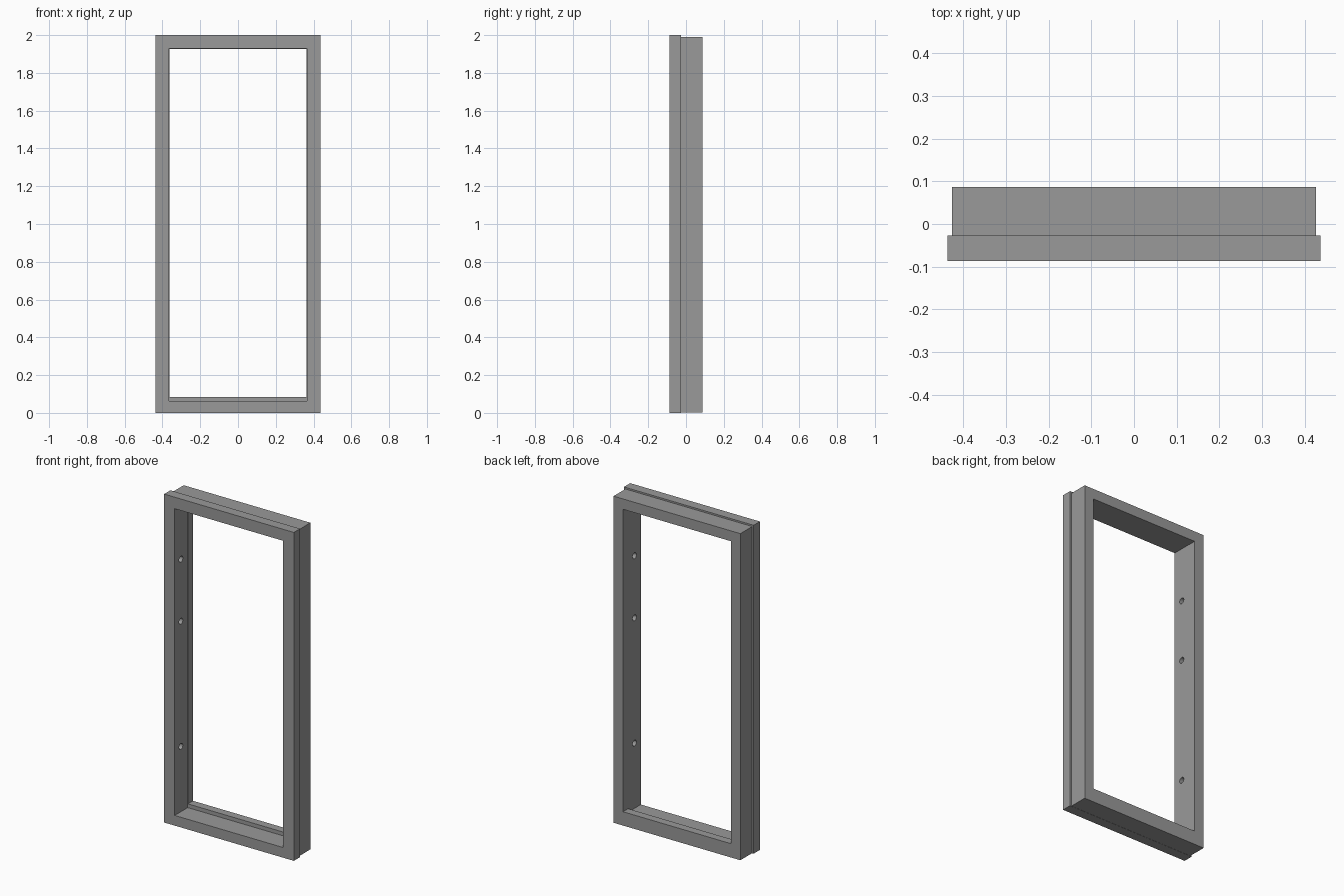
import bpy, bmesh, math
from mathutils import Matrix

if "Cube" in bpy.data.objects:
    bpy.data.objects.remove(bpy.data.objects["Cube"])


def new_object(name, bm):
    bmesh.ops.recalc_face_normals(bm, faces=bm.faces)
    mesh = bpy.data.meshes.new(name)
    bm.to_mesh(mesh)
    bm.free()
    obj = bpy.data.objects.new(name, mesh)
    bpy.context.collection.objects.link(obj)
    return obj


# Door frame: rectangular loops (half width, bottom, top, y) bridged around the section
FLANGE = (0.437, 0.0, 2.0)
BODY = (0.427, 0.001, 1.99)
REBATE = (0.3655, 0.062, 1.93)
STOP = (0.3635, 0.085, 1.927)
FRONT, FLANGE_BACK, STOP_FRONT, BACK = -0.087, -0.027, 0.038, 0.087
section = [
    (FLANGE, FRONT), (FLANGE, FLANGE_BACK),
    (BODY, FLANGE_BACK), (BODY, BACK),
    (STOP, BACK), (STOP, STOP_FRONT),
    (REBATE, STOP_FRONT), (REBATE, FRONT),
]
bm = bmesh.new()
loops = []
for (w, lo, hi), y in section:
    loops.append([bm.verts.new((x, y, z))
                  for x, z in ((-w, lo), (w, lo), (w, hi), (-w, hi))])
for i, a in enumerate(loops):
    b = loops[(i + 1) % len(loops)]
    for k in range(4):
        n = (k + 1) % 4
        bm.faces.new((a[k], a[n], b[n], b[k]))
frame = new_object("door_frame", bm)

# Dark grey finish
grey = bpy.data.materials.new("dark_grey")
grey.diffuse_color = (0.32, 0.32, 0.32, 1)
grey.use_nodes = True
grey.node_tree.nodes["Principled BSDF"].inputs["Base Color"].default_value = grey.diffuse_color
frame.data.materials.append(grey)

# Blind fixing holes in the inner face of both jambs
bm = bmesh.new()
HOLE_DEPTH = 0.03
for side in (-1, 1):
    for z in (0.459, 1.222, 1.6):
        place = (Matrix.Translation((side * REBATE[0], -0.027, z))
                 @ Matrix.Rotation(math.pi / 2, 4, 'Y'))
        bmesh.ops.create_cone(bm, cap_ends=True, segments=24, radius1=0.018,
                              radius2=0.018, depth=2 * HOLE_DEPTH, matrix=place)
cutter = new_object("hole_cutter", bm)
cutter.hide_render = True
cutter.data.materials.append(grey)

cut = frame.modifiers.new("fixing_holes", 'BOOLEAN')
cut.operation = 'DIFFERENCE'
cut.solver = 'EXACT'
cut.object = cutter
bpy.context.view_layer.objects.active = frame
frame.select_set(True)
bpy.ops.object.modifier_apply(modifier=cut.name)
bpy.data.objects.remove(cutter)
bpy.ops.object.shade_smooth_by_angle(angle=math.radians(30))
